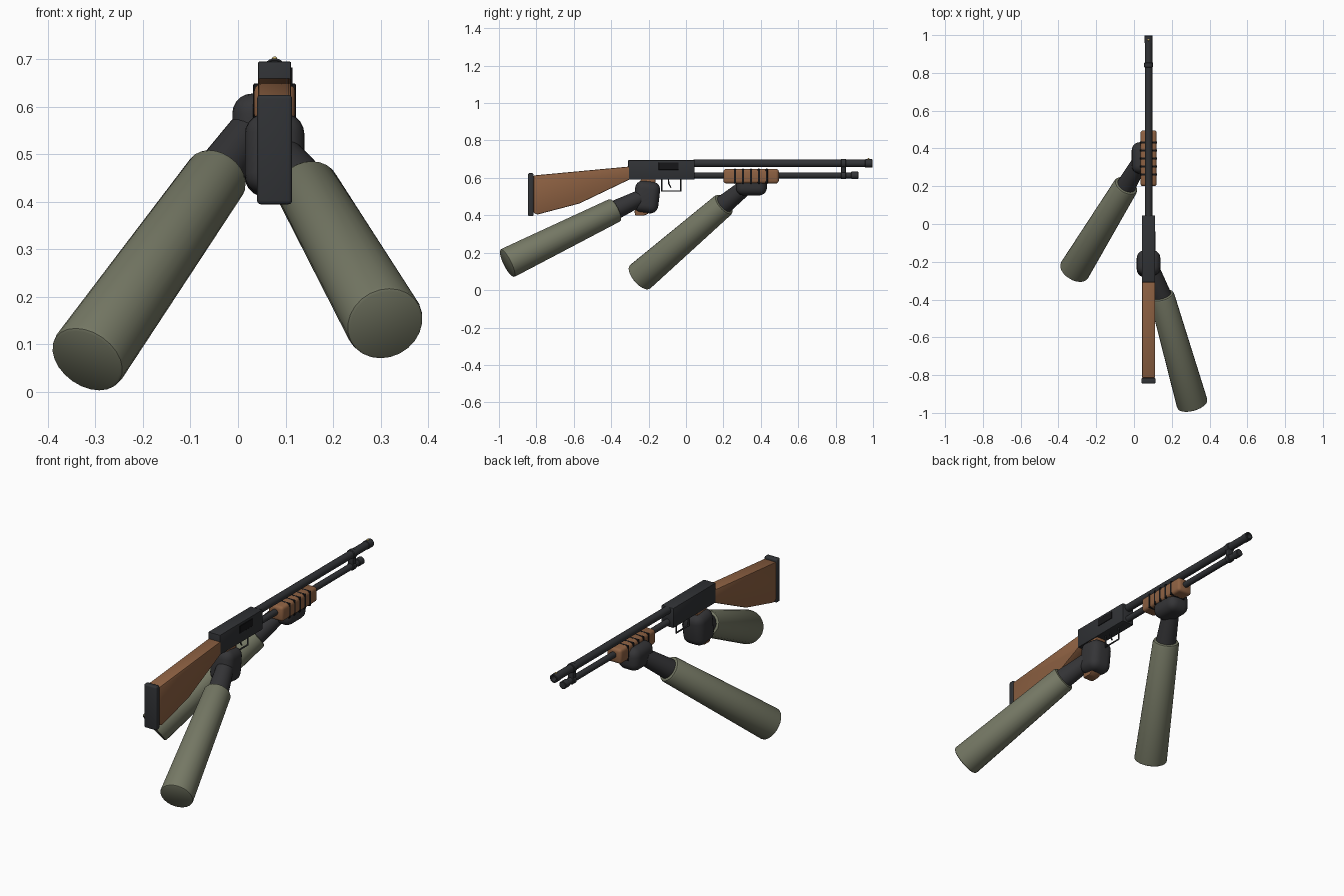
import bpy, bmesh, math
from mathutils import Vector, Matrix

cube = bpy.data.objects.get("Cube")
if cube:
    bpy.data.objects.remove(cube, do_unlink=True)

CX = 0.077  # centre plane of the gun


def material(name, rgb, rough):
    m = bpy.data.materials.new(name)
    m.use_nodes = True
    m.diffuse_color = (*rgb, 1)
    shader = m.node_tree.nodes["Principled BSDF"]
    shader.inputs["Base Color"].default_value = (*rgb, 1)
    shader.inputs["Roughness"].default_value = rough
    return m


METAL = material("gunmetal", (0.03, 0.032, 0.036), 0.4)
DARK = material("black", (0.008, 0.008, 0.009), 0.6)
WOOD = material("walnut", (0.27, 0.12, 0.055), 0.5)
GLOVE = material("glove", (0.035, 0.035, 0.038), 0.8)
CLOTH = material("olive_cloth", (0.18, 0.19, 0.13), 0.9)
BRASS = material("brass", (0.6, 0.45, 0.15), 0.3)


def finish(name, bm, mat, angle=30):
    bmesh.ops.recalc_face_normals(bm, faces=bm.faces)
    mesh = bpy.data.meshes.new(name)
    bm.to_mesh(mesh)
    bm.free()
    mesh.shade_smooth()
    mesh.set_sharp_from_angle(angle=math.radians(angle))
    mesh.materials.append(mat)
    obj = bpy.data.objects.new(name, mesh)
    bpy.context.collection.objects.link(obj)
    return obj


def bevel(bm, width, segments):
    if width:
        bmesh.ops.bevel(bm, geom=bm.edges[:], offset=width, segments=segments,
                        profile=0.5, affect='EDGES')


def box(name, centre, size, mat, round_by=0.004, segments=2, tilt=0):
    bm = bmesh.new()
    bmesh.ops.create_cube(bm, size=1, matrix=Matrix.Diagonal((*size, 1)))
    bevel(bm, round_by, segments)
    bm.transform(Matrix.Translation(centre) @ Matrix.Rotation(tilt, 4, 'X'))
    return finish(name, bm, mat)


def slab(name, outline, width, mat, round_by):
    """Extrude a (y, z) outline across the gun."""
    bm = bmesh.new()
    face = bm.faces.new([bm.verts.new((CX - width / 2, y, z)) for y, z in outline])
    ext = bmesh.ops.extrude_face_region(bm, geom=[face])
    moved = [v for v in ext["geom"] if isinstance(v, bmesh.types.BMVert)]
    bmesh.ops.translate(bm, verts=moved, vec=(width, 0, 0))
    bevel(bm, round_by, 2)
    return finish(name, bm, mat)


def lathe(name, start, end, profile, mat, sides=24):
    """Turn (radius, distance) points round the axis from start to end."""
    start, axis = Vector(start), Vector(end) - Vector(start)
    bm = bmesh.new()
    rings = []
    for r, d in profile:
        rings.append([bm.verts.new((r * math.cos(a), r * math.sin(a), d))
                      for a in (math.tau * i / sides for i in range(sides))])
    for a, b in zip(rings, rings[1:]):
        for i in range(sides):
            j = (i + 1) % sides
            bm.faces.new((a[i], a[j], b[j], b[i]))
    bm.faces.new(rings[0])
    bm.faces.new(rings[-1])
    turn = axis.to_track_quat('Z', 'Y').to_matrix().to_4x4()
    bm.transform(Matrix.Translation(start) @ turn)
    return finish(name, bm, mat, 40)


def rod(name, y0, y1, z, r, mat=METAL, edge=0.003):
    n = y1 - y0
    return lathe(name, (CX, y0, z), (CX, y1, z),
                 [(r - edge, 0), (r, edge), (r, n - edge), (r - edge, n)], mat)


def wire(name, points, radius):
    curve = bpy.data.curves.new(name, 'CURVE')
    curve.dimensions = '3D'
    curve.bevel_depth = radius
    curve.bevel_resolution = 1
    curve.use_fill_caps = True
    line = curve.splines.new('POLY')
    line.points.add(len(points) - 1)
    for p, (y, z) in zip(line.points, points):
        p.co = (CX, y, z, 1)
    curve.materials.append(METAL)
    obj = bpy.data.objects.new(name, curve)
    bpy.context.collection.objects.link(obj)


# Receiver and ejection port
box("receiver", (CX, -0.132, 0.643), (0.07, 0.355, 0.105), METAL)
box("ejection_port", (CX + 0.034, -0.093, 0.663), (0.008, 0.107, 0.04), DARK, 0.001, 1)

# Barrel with open muzzle, magazine tube, clamp and bead
L = 0.957
lathe("barrel", (CX, 0.04, 0.678), (CX, 1, 0.678),
      [(0.02, 0), (0.02, L - 0.04), (0.022, L - 0.038), (0.022, L - 0.002),
       (0.02, L), (0.014, L), (0.014, L - 0.06)], METAL)
rod("magazine_tube", 0.04, 0.9, 0.614, 0.016)
rod("magazine_cap", 0.882, 0.922, 0.614, 0.02)
box("barrel_clamp", (CX, 0.842, 0.641), (0.03, 0.026, 0.08), METAL)
rod("clamp_ring_upper", 0.829, 0.855, 0.678, 0.024)
rod("clamp_ring_lower", 0.829, 0.855, 0.614, 0.021)
bm = bmesh.new()
bmesh.ops.create_uvsphere(bm, u_segments=12, v_segments=8, radius=0.006,
                          matrix=Matrix.Translation((CX, 0.975, 0.7)))
finish("bead_sight", bm, BRASS, 60)

# Pump handle and its dark grooves
box("pump_handle", (CX, 0.348, 0.609), (0.086, 0.296, 0.078), WOOD, 0.015, 3)
for i in range(5):
    box("pump_groove", (CX, 0.262 + i * 0.0425, 0.609), (0.09, 0.012, 0.081), DARK, 0.004, 2)

# Stock, butt pad and pistol grip
slab("stock", [(-0.3, 0.661), (-0.3, 0.592), (-0.33, 0.578), (-0.57, 0.463),
               (-0.795, 0.404), (-0.815, 0.412), (-0.815, 0.613)], 0.07, WOOD, 0.006)
box("butt_pad", (CX, -0.83, 0.51), (0.074, 0.031, 0.23), METAL, 0.008, 3)
slab("pistol_grip", [(-0.24, 0.6), (-0.16, 0.6), (-0.2, 0.41), (-0.225, 0.398),
                     (-0.272, 0.398), (-0.275, 0.42)], 0.06, WOOD, 0.006)

# Trigger and guard
wire("trigger_guard", [(-0.13, 0.593), (-0.13, 0.529), (-0.028, 0.529), (-0.028, 0.593)], 0.005)
wire("trigger", [(-0.094, 0.593), (-0.092, 0.57), (-0.08, 0.547)], 0.004)

# Hands
box("rear_hand", (CX, -0.21, 0.498), (0.125, 0.134, 0.17), GLOVE, 0.042, 5, -0.12)
box("front_hand", (0.05, 0.35, 0.567), (0.124, 0.166, 0.122), GLOVE, 0.042, 5)


# Wrists and sleeves
def arm(side, hand, cuff, elbow):
    reach = (Vector(cuff) - Vector(hand)).length
    lathe(side + "_wrist", hand, cuff, [(0.042, 0), (0.053, reach + 0.03)], GLOVE)
    n = (Vector(elbow) - Vector(cuff)).length
    lathe(side + "_sleeve", cuff, elbow,
          [(0.056, 0), (0.063, 0.003), (0.067, 0.012), (0.083, n - 0.012),
           (0.081, n - 0.003), (0.076, n)], CLOTH)


arm("rear", (0.09, -0.23, 0.5), (0.145, -0.375, 0.43), (0.31, -0.957, 0.143))
arm("front", (0.025, 0.32, 0.553), (-0.04, 0.205, 0.46), (-0.318, -0.25, 0.067))
